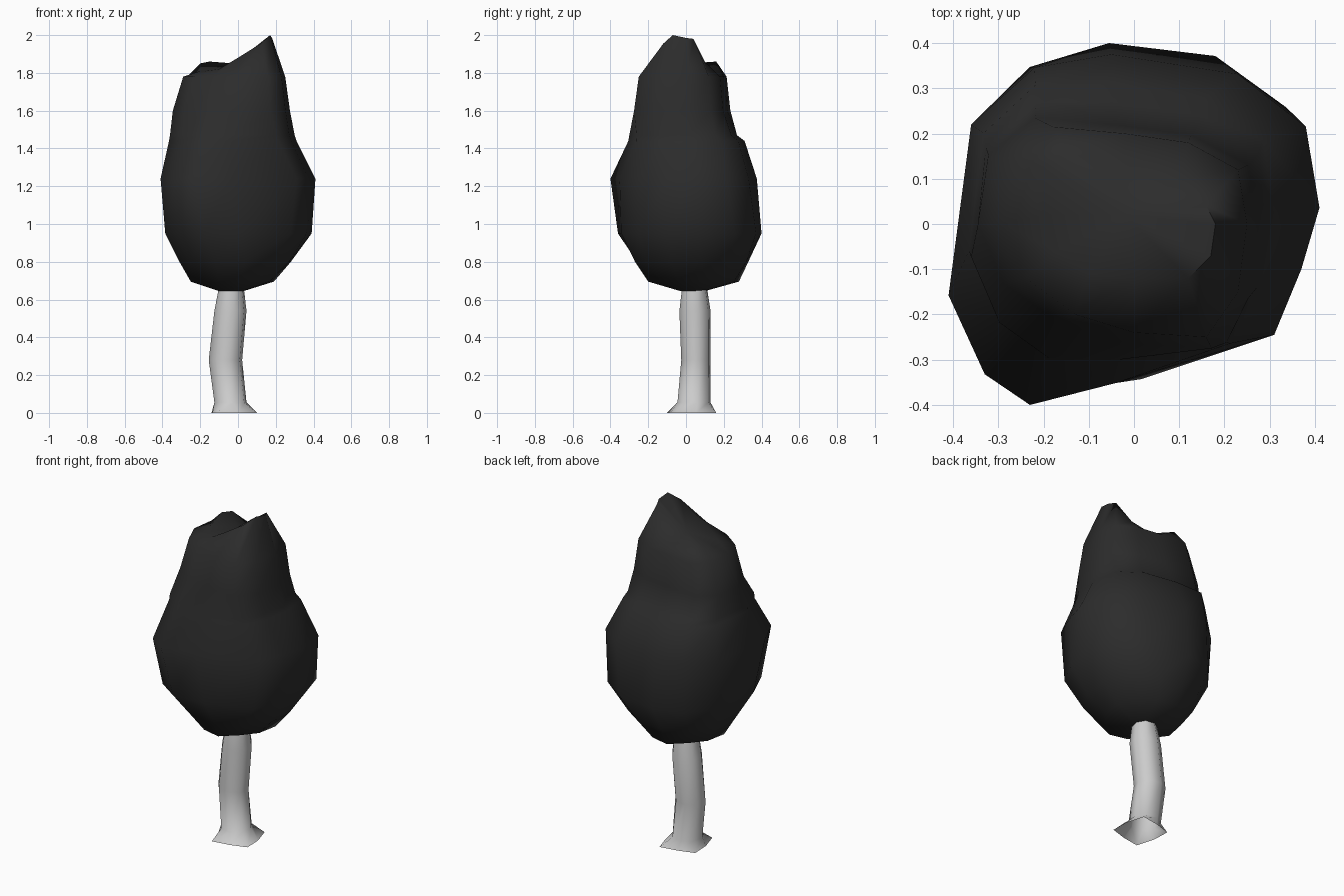
import bpy, bmesh, math

if "Cube" in bpy.data.objects:
    bpy.data.objects.remove(bpy.data.objects["Cube"])

def build(name, rings, cap=None, base=None, mat=None, angle=60):
    """Skin a stack of equal-length point rings; optional end centre points."""
    bm = bmesh.new()
    vs = [[bm.verts.new(p) for p in r] for r in rings]
    n = len(vs[0])
    for a, b in zip(vs, vs[1:]):
        for i in range(n):
            j = (i + 1) % n
            bm.faces.new((a[i], a[j], b[j], b[i]))
    for ring, tip in ((vs[-1], cap), (vs[0], base)):
        if tip:
            c = bm.verts.new(tip)
            for i in range(n):
                bm.faces.new((ring[i], ring[(i + 1) % n], c))
    bmesh.ops.recalc_face_normals(bm, faces=bm.faces)
    me = bpy.data.meshes.new(name)
    bm.to_mesh(me)
    bm.free()
    ob = bpy.data.objects.new(name, me)
    bpy.context.collection.objects.link(ob)
    if mat:
        me.materials.append(mat)
    bpy.ops.object.select_all(action='DESELECT')
    bpy.context.view_layer.objects.active = ob
    ob.select_set(True)
    bpy.ops.object.shade_smooth_by_angle(angle=math.radians(angle))
    return ob

def fit(outline, z, x0, x1, y0, y1):
    """Stretch an outline into a box at height z."""
    xs, ys = zip(*outline)
    fx = lambda x: x0 + (x - min(xs)) / (max(xs) - min(xs)) * (x1 - x0)
    fy = lambda y: y0 + (y - min(ys)) / (max(ys) - min(ys)) * (y1 - y0)
    return [(fx(x), fy(y), z) for x, y in outline]

def mix(a, b):
    return [((p[0] + q[0]) / 2, (p[1] + q[1]) / 2) for p, q in zip(a, b)]

def superellipse(e):
    pts = []
    for i in range(12):
        t = math.radians(190 + 30 * i)
        c, s = math.cos(t), math.sin(t)
        r = (abs(c) ** e + abs(s) ** e) ** (-1 / e)
        pts.append((c * r, s * r))
    return pts

dark = bpy.data.materials.new("dark_leaves")
dark.diffuse_color = (0.025, 0.025, 0.025, 1)
dark.use_nodes = True
dark.node_tree.nodes["Principled BSDF"].inputs["Base Color"].default_value = dark.diffuse_color

# crown outlines: diamond foot, round bowl, lopsided middle, slimmer top
foot, bowl = superellipse(1.25), superellipse(2.2)
middle = [(-.41, -.15), (-.33, -.33), (-.23, -.40), (-.04, -.35), (.31, -.24), (.37, -.09),
          (.41, .05), (.38, .235), (.23, .355), (-.05, .40), (-.22, .37), (-.36, .24)]
upper = [(-.29, 0), (-.24, -.12), (-.13, -.20), (0, -.24), (.16, -.25), (.23, -.15),
         (.25, 0), (.23, .12), (.12, .18), (-.02, .20), (-.18, .215), (-.27, .14)]
neck = mix([(x * .65, y * .65) for x, y in middle], upper)
levels = [(foot, .645, -.10, .03, -.03, .10), (foot, .695, -.25, .19, -.20, .28),
          (bowl, .80, -.31, .28, -.27, .33),
          (mix([(x * .4, y * .4) for x, y in bowl], middle), .95, -.385, .39, -.36, .40),
          (middle, 1.24, -.41, .41, -.40, .375), (neck, 1.44, -.365, .31, -.305, .31),
          (neck, 1.47, -.36, .30, -.30, .27),
          (upper, 1.60, -.345, .275, -.275, .235), (upper, 1.78, -.29, .25, -.25, .215)]
# two uneven peaks with a dip between them
peaks = [(-.20, .02, 1.81), (-.17, -.06, 1.81), (-.10, -.11, 1.82), (0, -.12, 1.88),
         (.12, -.12, 1.955), (.17, -.07, 2.0), (.18, 0, 1.985), (.16, .04, 1.98),
         (.10, .10, 1.86), (-.02, .12, 1.82), (-.15, .16, 1.86), (-.20, .13, 1.85)]
build("crown", [fit(*l) for l in levels] + [peaks],
      cap=(-.02, .02, 1.85), base=(-.03, .04, .64), mat=dark)

# trunk: bent eight-sided tube with flared, uneven roots
octagon = [(math.cos(k * math.pi / 4 + .2), math.sin(k * math.pi / 4 + .2)) for k in range(8)]
roots = [(x * r, y * r) for (x, y), r in zip(octagon, (.9, 1.15, .85, 1.1, .9, 1.15, .85, 1.1))]
tube = [(.055, -.125, .045, -.045, .13), (.28, -.155, .022, -.025, .13),
        (.54, -.125, .045, -.035, .13), (.67, -.10, .03, -.02, .11)]
build("trunk", [fit(roots, 0, -.14, .10, -.10, .16)] + [fit(octagon, *t) for t in tube])
